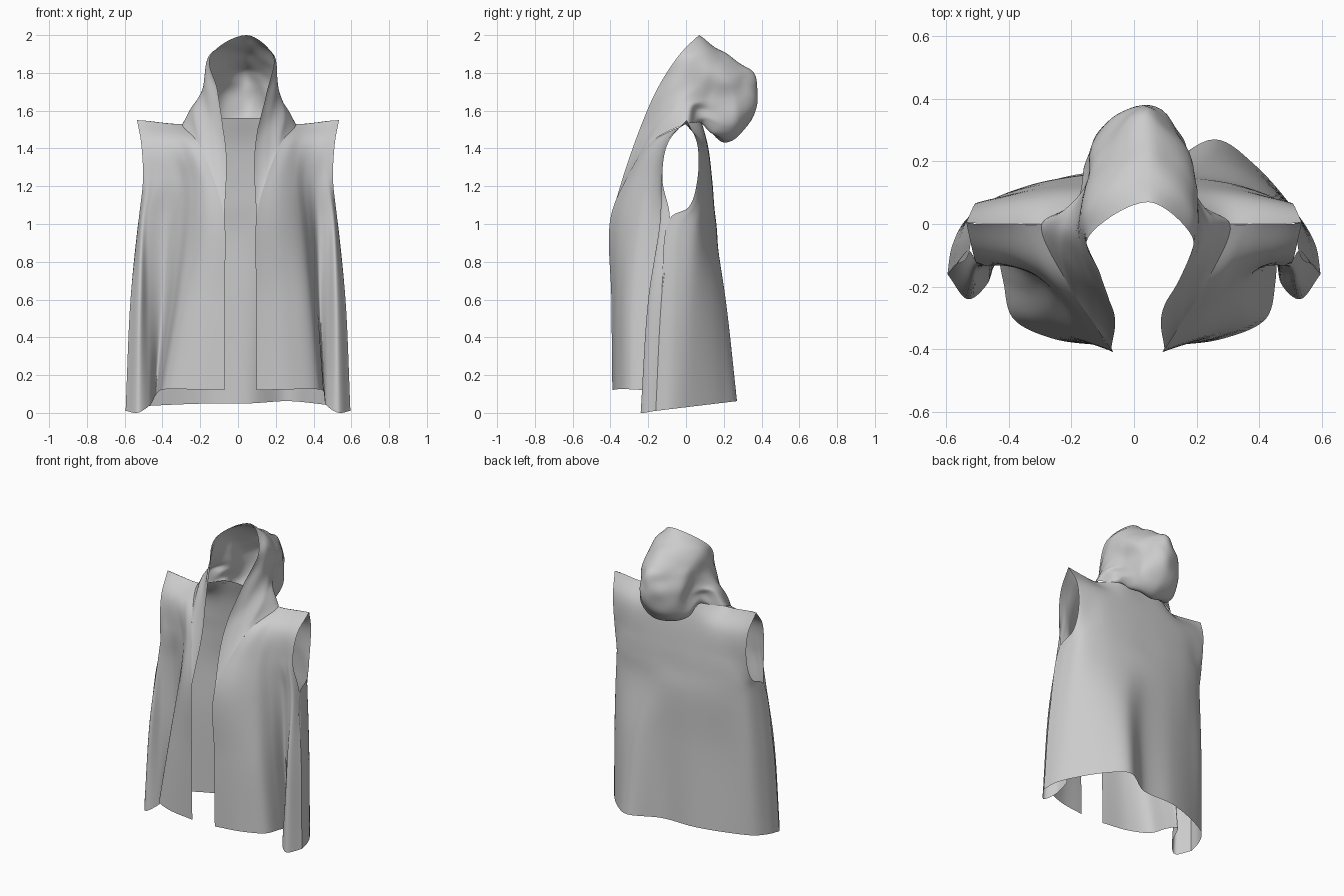
import bpy, math
from mathutils import Vector, noise


def spline(pts, n):
    """Centripetal Catmull-Rom resampling of a few control points."""
    p = [2 * pts[0] - pts[1]] + list(pts) + [2 * pts[-1] - pts[-2]]
    out = []
    for i in range(n + 1):
        f = i / n * (len(pts) - 1)
        k = min(int(f), len(pts) - 2)
        t = f - k
        a, b, c, d = p[k:k + 4]
        d0, d1, d2 = [math.sqrt(max((v - u).length, .002)) for u, v in ((a, b), (b, c), (c, d))]
        m1 = d1 * ((b - a) / d0 - (c - a) / (d0 + d1)) + c - b
        m2 = d1 * ((d - c) / d2 - (d - b) / (d1 + d2)) + c - b
        out.append(b + m1 * t + (3 * (c - b) - 2 * m1 - m2) * t * t
                   + (2 * (b - c) + m1 + m2) * t ** 3)
    return out


def sheet(name, rows, nu, nv, side=1, crease=0.0, lean=0.0):
    """Cloth surface through a few cross-section rows."""
    rows = [spline([Vector(q) for q in r], nu) for r in rows]
    cols = [spline(c, nv) for c in zip(*rows)]
    verts = []
    for i, col in enumerate(cols):
        for j, v in enumerate(col):
            v = Vector((v.x * side, v.y, v.z))
            w = crease * math.sin(math.pi * i / nu) * math.sin(math.pi * j / nv)
            v += noise.noise_vector(v * 8) * w
            # garment hangs slightly off centre, hood peak leans a little more
            tip = lean * max(0, 1 - abs(v.x) / 0.25) * min(1, max(0, (v.z - 1.5) / 0.25))
            v.x += 0.015 * max(0, 1 - abs(v.x) / 0.5) + tip
            verts.append(v)
    m = nv + 1
    faces = []
    for i in range(nu):
        for j in range(nv):
            f = (i * m + j, (i + 1) * m + j, (i + 1) * m + j + 1, i * m + j + 1)
            faces.append(f if side > 0 else f[::-1])
    me = bpy.data.meshes.new(name)
    me.from_pydata(verts, [], faces)
    me.polygons.foreach_set("use_smooth", [True] * len(faces))
    ob = bpy.data.objects.new(name, me)
    bpy.context.collection.objects.link(ob)
    return ob


def row(z, xy, tilt=0.0):
    return [(x, y, z + tilt * y) for x, y in xy]


def both(half):
    """Mirror a half section that ends on the centre line."""
    return [(-q[0],) + tuple(q[1:]) for q in half] + list(half[-2::-1])


# Front panels: opening edge -> pleat -> rounded side fold / armhole edge
hem = [(.085, -.39, .12), (.28, -.365, .125), (.42, -.30, .125), (.45, -.18, .115),
       (.455, -.10, .09), (.468, -.19, .04), (.53, -.24, .001), (.595, -.16, .011)]
shoulder = [(.30, 0, 1.53), (.335, 0, 1.53), (.37, 0, 1.532), (.405, 0, 1.536),
            (.44, 0, 1.54), (.475, 0, 1.545), (.505, 0, 1.548), (.535, .005, 1.55)]
front = [
    hem,
    row(.6, [(.085, -.395), (.25, -.36), (.37, -.30), (.41, -.20), (.43, -.11),
             (.475, -.15), (.52, -.20), (.569, -.13)]),
    row(1.03, [(.085, -.40), (.22, -.34), (.32, -.26), (.37, -.18), (.42, -.12),
               (.475, -.13), (.505, -.135), (.525, -.085)]),
    row(1.24, [(.14, -.315), (.22, -.28), (.30, -.22), (.35, -.17), (.40, -.14),
               (.44, -.13), (.475, -.13), (.503, -.125)]),
    row(1.43, [(.22, -.19), (.27, -.17), (.32, -.14), (.37, -.12), (.41, -.11),
               (.45, -.105), (.485, -.10), (.513, -.095)]),
    shoulder,
]
# left panel is folded in a bit deeper
inset = [.03, .06, .06, .04, 0, 0]
front_left = [[(x - d * (0, .4, 1, 1, .5, 0, 0, 0)[k], y, z) for k, (x, y, z) in enumerate(r)]
              for r, d in zip(front, inset)]
sheet("front_panel_right", front, 56, 50, 1)
sheet("front_panel_left", front_left, 56, 50, -1)

# Back panel: wraps from one side fold to the other, armhole edges above
back = [
    row(.03, [(-.595, -.16), (-.58, -.07), (-.53, .02), (-.38, .10), (-.18, .16), (.05, .17),
              (.25, .27), (.38, .19), (.53, .02), (.58, -.07), (.595, -.16)], .12),
    row(.6, [(-.569, -.13), (-.555, -.05), (-.51, .04), (-.37, .10), (-.18, .15), (.05, .17),
             (.23, .21), (.37, .16), (.51, .04), (.555, -.05), (.569, -.13)]),
    both([(.525, -.085, 1.03), (.52, -.02, 1.0), (.485, .055, .97), (.35, .12, .95),
          (.18, .155, .95), (0, .165, .95)]),
    both([(.512, .015, 1.09), (.50, .04, 1.09), (.46, .075, 1.09), (.34, .12, 1.09),
          (.175, .145, 1.09), (0, .15, 1.09)]),
    row(1.22, both([(.50, .058), (.48, .068), (.43, .085), (.33, .115), (.17, .135), (0, .14)])),
    row(1.42, both([(.51, .06), (.48, .065), (.42, .075), (.31, .09), (.17, .11), (0, .115)])),
    both([(.535, .005, 1.55), (.47, 0, 1.545), (.39, 0, 1.535), (.30, 0, 1.53),
          (.15, .07, 1.56), (0, .075, 1.56)]),
]
sheet("back_panel", back, 80, 60)

# Hood with lapels: arches from the opening edge, round the bag, to the back neck seam
hood = [
    [(.085, -.40, 1.03), (.075, -.29, 1.38), (.13, -.16, 1.70), (.165, -.04, 1.89), (0, .07, 2.0)],
    [(.14, -.315, 1.24), (.16, -.18, 1.52), (.19, -.04, 1.76), (.165, .06, 1.90), (0, .15, 1.945)],
    [(.22, -.19, 1.43), (.24, -.07, 1.60), (.19, .06, 1.74), (.16, .14, 1.83), (0, .24, 1.885)],
    [(.30, 0, 1.53), (.24, .03, 1.63), (.165, .12, 1.68), (.15, .22, 1.76), (0, .35, 1.80)],
    [(.24, .04, 1.535), (.19, .07, 1.61), (.16, .17, 1.62), (.14, .27, 1.66), (0, .39, 1.70)],
    [(.18, .065, 1.54), (.18, .11, 1.56), (.16, .20, 1.52), (.12, .28, 1.53), (0, .345, 1.55)],
    [(.15, .075, 1.54), (.15, .10, 1.52), (.14, .14, 1.48), (.09, .20, 1.45), (0, .21, 1.43)],
    [(.13, .08, 1.545), (.11, .08, 1.55), (.08, .08, 1.55), (.04, .08, 1.55), (0, .08, 1.55)],
]
sheet("hood", [both(r) for r in hood], 64, 56, -1, crease=.02, lean=.03)
